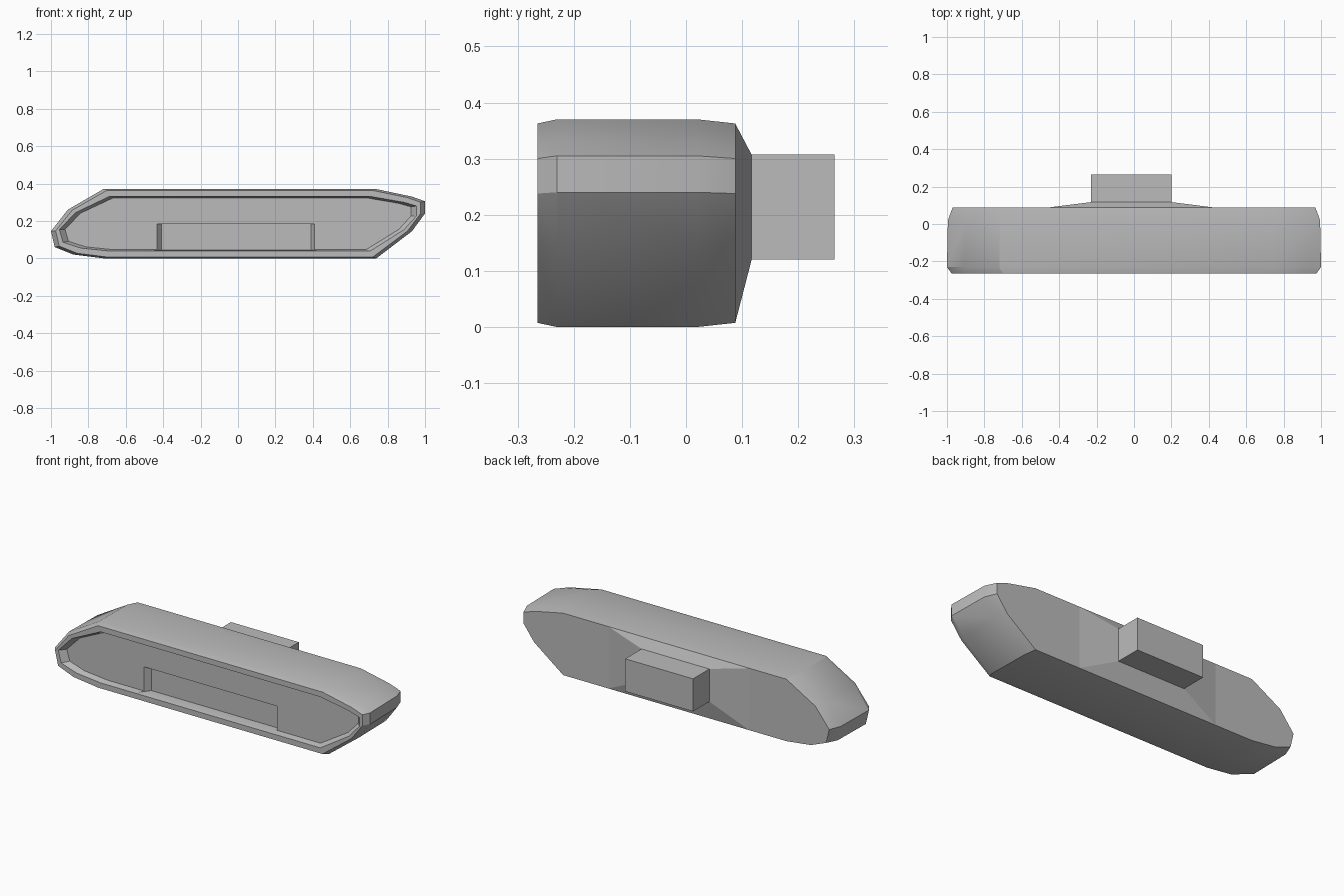
import bpy, bmesh

cube = bpy.data.objects.get("Cube")
if cube:
    bpy.data.objects.remove(cube, do_unlink=True)

grey = bpy.data.materials.new("plain grey")
grey.use_nodes = True
colour = (0.5, 0.5, 0.5, 1)
grey.diffuse_color = colour
grey.node_tree.nodes["Principled BSDF"].inputs["Base Color"].default_value = colour

MID_Z = 0.185
OUTLINE = [(-0.72, 0.37), (0.74, 0.37), (0.93, 0.33), (1.0, 0.305), (1.0, 0.24),
           (0.93, 0.145), (0.74, 0), (-0.72, 0), (-0.88, 0.02), (-0.98, 0.06),
           (-1.0, 0.145), (-0.91, 0.26)]


def loft(name, rings):
    """Skin a closed solid through rings of equal point counts."""
    bm = bmesh.new()
    loops = [[bm.verts.new(p) for p in ring] for ring in rings]
    for a, b in zip(loops, loops[1:]):
        for i in range(len(a)):
            j = (i + 1) % len(a)
            bm.faces.new((a[i], a[j], b[j], b[i]))
    bm.faces.new(loops[0])
    bm.faces.new(loops[-1])
    bmesh.ops.recalc_face_normals(bm, faces=bm.faces)
    mesh = bpy.data.meshes.new(name)
    bm.to_mesh(mesh)
    bm.free()
    mesh.materials.append(grey)
    obj = bpy.data.objects.new(name, mesh)
    bpy.context.collection.objects.link(obj)
    return obj


def hull_ring(y, sx, sz):
    return [(x * sx, y, MID_Z + (z - MID_Z) * sz) for x, z in OUTLINE]


def rect(y, x0, x1, z0, z1):
    return [(x0, y, z0), (x1, y, z0), (x1, y, z1), (x0, y, z1)]


# Hull: recessed front panel, rim, rounded skin and back
hull = loft("hull", [
    hull_ring(-0.23, 0.925, 0.75),
    hull_ring(-0.265, 0.955, 0.79),
    hull_ring(-0.265, 0.975, 0.96),
    hull_ring(-0.23, 1, 1),
    hull_ring(0.02, 0.995, 1),
    hull_ring(0.088, 0.97, 0.96),
])

# Shallow tapered pocket in the front panel
cutter = loft("pocket_cutter", [
    rect(-0.256, -0.455, 0.425, 0.042, 0.186),
    rect(-0.2, -0.41, 0.39, 0.044, 0.183),
])
cutter.hide_render = True
pocket = hull.modifiers.new("pocket", "BOOLEAN")
pocket.operation = "DIFFERENCE"
pocket.solver = "EXACT"
pocket.object = cutter
bpy.context.view_layer.objects.active = hull
hull.select_set(True)
bpy.ops.object.modifier_apply(modifier=pocket.name)
bpy.data.objects.remove(cutter, do_unlink=True)
bpy.ops.object.shade_smooth_by_angle(angle=0.5)

# Sloped base and mounting block on the back
loft("mount_base", [rect(0.08, -0.46, 0.43, 0.008, 0.362),
                    rect(0.088, -0.46, 0.43, 0.008, 0.362),
                    rect(0.117, -0.23, 0.2, 0.12, 0.307)])
loft("mount_block", [rect(0.11, -0.23, 0.2, 0.12, 0.307),
                     rect(0.265, -0.23, 0.2, 0.12, 0.307)])
